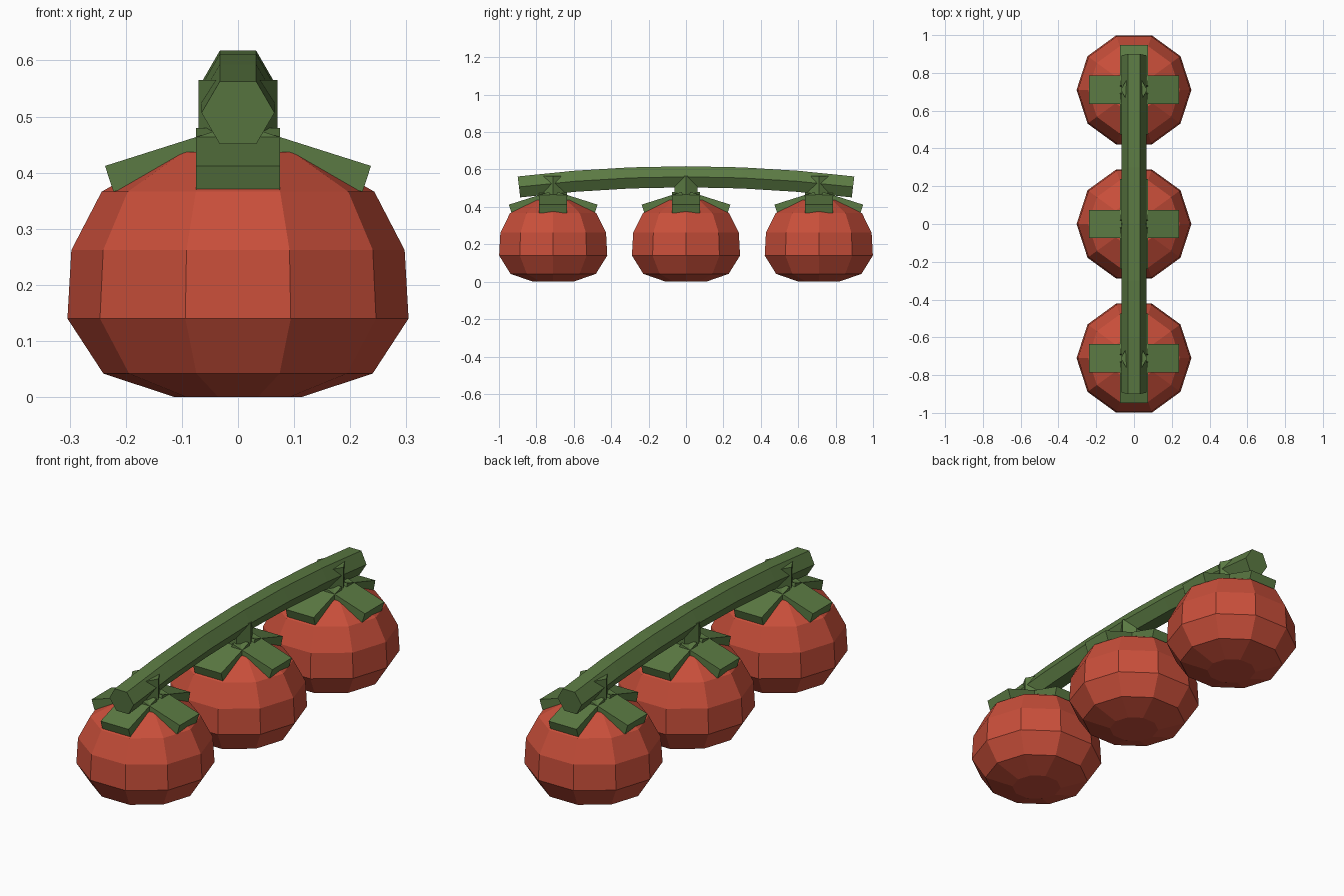
import bpy, bmesh, math
from mathutils import Matrix, Vector

if "Cube" in bpy.data.objects:
    bpy.data.objects.remove(bpy.data.objects["Cube"])


def material(name, colour):
    m = bpy.data.materials.new(name)
    m.diffuse_color = (*colour, 1)
    m.use_nodes = True
    m.node_tree.nodes["Principled BSDF"].inputs["Base Color"].default_value = m.diffuse_color
    return m


RED = material("tomato red", (0.58, 0.077, 0.042))
GREEN = material("vine green", (0.105, 0.195, 0.056))


def finish(bm, name, mat, loc=(0, 0, 0)):
    bmesh.ops.recalc_face_normals(bm, faces=bm.faces)
    mesh = bpy.data.meshes.new(name)
    bm.to_mesh(mesh)
    bm.free()
    mesh.materials.append(mat)
    ob = bpy.data.objects.new(name, mesh)
    ob.location = loc
    bpy.context.collection.objects.link(ob)
    return ob


def skin(bm, rings):
    """Join equal-sized rings of points into a closed tube."""
    rows = [[bm.verts.new(p) for p in ring] for ring in rings]
    n = len(rows[0])
    for a, b in zip(rows, rows[1:]):
        for i in range(n):
            j = (i + 1) % n
            bm.faces.new((a[i], a[j], b[j], b[i]))
    bm.faces.new(rows[0])
    return rows, bm.faces.new(rows[-1])


def polygon(n, r, z):
    return [(r * math.cos(i * math.tau / n), r * math.sin(i * math.tau / n), z)
            for i in range(n)]


def tomato(y):
    # ten-sided fruit with a shallow peak
    profile = [(0.113, 0), (0.24, 0.042), (0.304, 0.14), (0.297, 0.262),
               (0.243, 0.366), (0.12, 0.437)]
    bm = bmesh.new()
    rows, top = skin(bm, [polygon(10, r, z) for r, z in profile])
    bmesh.ops.poke(bm, faces=[top], offset=0.025)
    finish(bm, "tomato", RED, (0, y, 0))

    # four drooping sepals
    bm = bmesh.new()
    side = [(0.0225, 0.48), (0.237, 0.412), (0.222, 0.366), (0.0075, 0.434)]
    for k in range(4):
        turn = Matrix.Rotation(k * math.pi / 2, 3, 'Z')
        skin(bm, [[turn @ Vector((x, w, z)) for x, z in side]
                  for w in (-0.075, 0.075)])
    finish(bm, "sepals", GREEN, (0, y, 0))

    # short six-sided stalk up into the vine
    bm = bmesh.new()
    skin(bm, [polygon(6, 0.07, z) for z in (0.455, 0.565)])
    finish(bm, "stalk", GREEN, (0, y, 0))


for y in (-0.71, 0, 0.71):
    tomato(y)

# arched six-sided vine stem
rings = []
for i in range(7):
    y = -0.893 + i * 0.893 / 3
    z = 0.561 - 0.068 * y * y
    tilt = Matrix.Rotation(math.atan(-0.136 * y), 3, 'X')
    rings.append([tilt @ Vector((px, 0, pz)) + Vector((0, y, z))
                  for px, pz, _ in polygon(6, 0.065, 0)])
bm = bmesh.new()
skin(bm, rings)
finish(bm, "vine_stem", GREEN)
